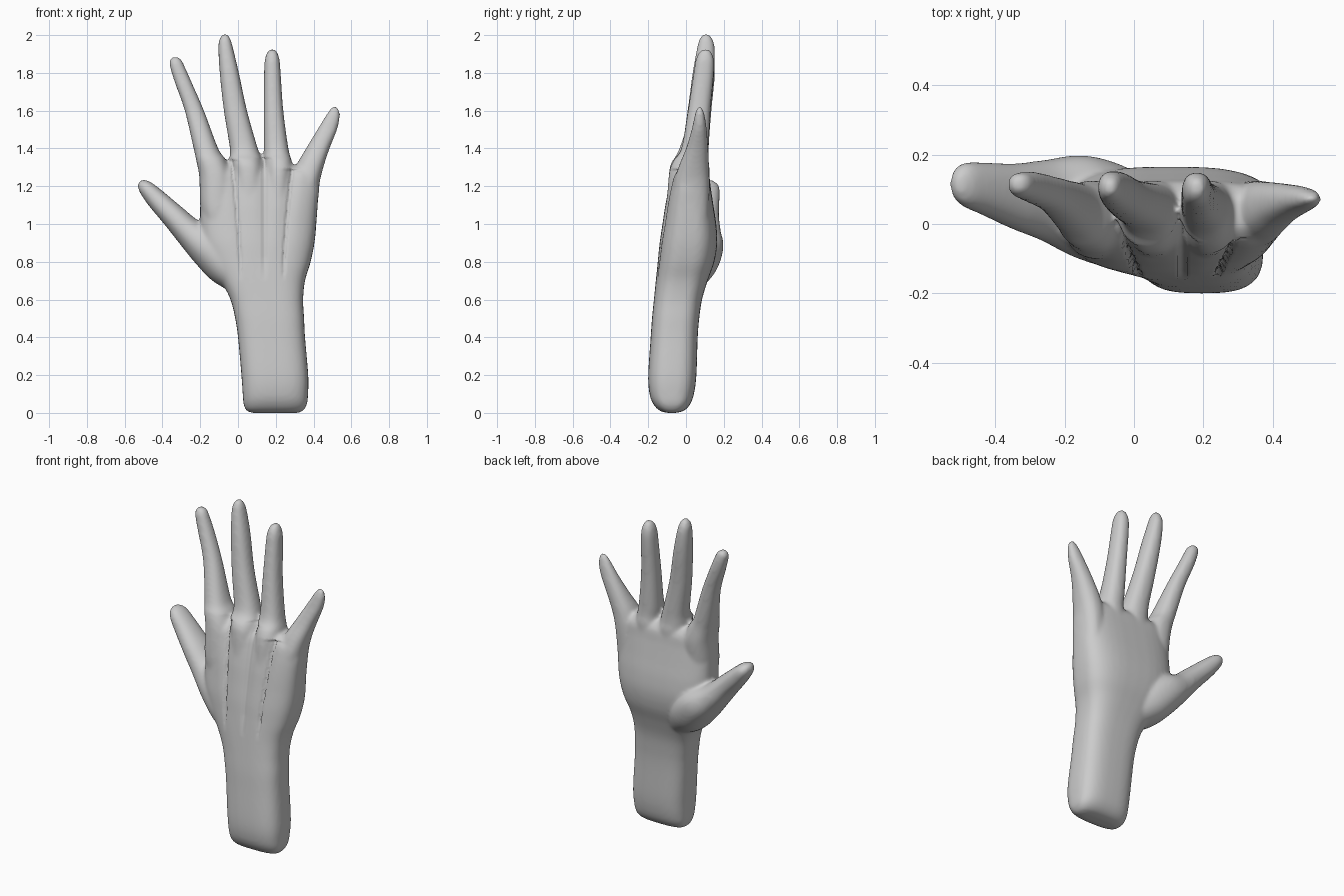
import bpy, bmesh, math
from mathutils import Vector

skin = bpy.data.materials.new("light grey")
skin.diffuse_color = (0.6, 0.6, 0.6, 1)


def spline(rows, steps=6):
    """Catmull-Rom interpolation of section rows."""
    out = []
    for i in range(len(rows) - 1):
        a, b, c, d = (rows[min(max(j, 0), len(rows) - 1)] for j in (i - 1, i, i + 1, i + 2))
        for s in range(steps):
            t = s / steps
            out.append([0.5 * (2 * q + (r - p) * t + (2 * p - 5 * q + 4 * r - u) * t * t
                               + (3 * q - p - 3 * r + u) * t ** 3)
                        for p, q, r, u in zip(a, b, c, d)])
    return out + [list(rows[-1])]


def loft(bm, rows, power, across, n=40):
    """Skin superellipse sections: rows are (cx, cz, half width, y front, y back)."""
    rings = []
    for cx, cz, hw, y0, y1 in spline(rows):
        ring = []
        for k in range(n):
            a = 2 * math.pi * k / n
            c, s = math.cos(a), math.sin(a)
            u = math.copysign(abs(c) ** (2 / power), c) * max(hw, 0.004)
            v = math.copysign(abs(s) ** (2 / power), s) * max((y1 - y0) / 2, 0.004)
            ring.append(bm.verts.new(Vector((cx, (y0 + y1) / 2 + v, cz)) + across * u))
        rings.append(ring)
    for r, q in zip(rings, rings[1:]):
        for k in range(n):
            bm.faces.new((r[k], r[(k + 1) % n], q[(k + 1) % n], q[k]))
    bm.faces.new(rings[0][::-1])
    bm.faces.new(rings[-1])


def level(rows):
    """Horizontal slices (z, x0, x1, y0, y1) to section rows."""
    return [((a + b) / 2, z, (b - a) / 2, c, d) for z, a, b, c, d in rows]


# forearm and palm
palm = [(0, .075, .32, -.10, -.05), (.012, .045, .345, -.14, -.01), (.045, .03, .365, -.172, .022),
        (.1, .025, .371, -.193, .042), (.2, .018, .372, -.2, .055), (.4, .0, .355, -.187, .062),
        (.5, -.015, .35, -.18, .07), (.6, -.04, .345, -.17, .085), (.7, -.09, .355, -.16, .115),
        (.8, -.15, .385, -.15, .15), (.9, -.19, .405, -.14, .165), (1.0, -.2, .415, -.125, .16),
        (1.1, -.2, .422, -.11, .145), (1.2, -.195, .43, -.09, .13), (1.27, -.19, .42, -.07, .12),
        (1.31, -.17, .36, -.03, .09)]

# four fingers
index = [(1.0, -.18, .0, -.1, .1), (1.1, -.2, -.02, -.1, .11), (1.25, -.205, -.03, -.085, .125),
         (1.34, -.222, -.065, -.065, .12), (1.4, -.235, -.105, -.035, .12), (1.6, -.282, -.18, .03, .135),
         (1.75, -.335, -.245, .06, .15), (1.84, -.362, -.285, .075, .15), (1.87, -.36, -.3, .085, .145),
         (1.885, -.345, -.32, .1, .13)]
middle = [(1.0, -.02, .14, -.11, .1), (1.25, -.035, .145, -.092, .125), (1.33, -.045, .13, -.075, .12),
          (1.4, -.043, .105, -.025, .12), (1.6, -.075, .048, .008, .13), (1.8, -.097, .005, .035, .15),
          (1.93, -.104, -.026, .058, .152), (1.98, -.098, -.04, .072, .14), (2.005, -.08, -.055, .09, .12)]
ring = [(1.0, .14, .28, -.11, .1), (1.25, .135, .295, -.092, .125), (1.33, .138, .285, -.07, .12),
        (1.4, .137, .267, -.025, .12), (1.6, .136, .24, .01, .13), (1.8, .138, .226, .04, .148),
        (1.87, .142, .22, .052, .148), (1.91, .155, .207, .07, .135), (1.925, .17, .195, .09, .12)]
little = [(1.0, .28, .412, -.07, .12), (1.2, .285, .43, -.065, .125), (1.3, .305, .452, -.04, .122),
          (1.4, .36, .485, .0, .118), (1.5, .42, .525, .03, .11), (1.57, .462, .54, .045, .1),
          (1.605, .485, .535, .055, .09), (1.622, .502, .522, .065, .08)]

# thumb with its fleshy base, sections set square to the slanted axis
thumb = [(.1, .65, .07, -.12, .06), (.04, .71, .1, -.14, .11), (-.05, .79, .125, -.13, .17),
         (-.15, .88, .115, -.1, .198), (-.255, .955, .08, -.05, .185), (-.345, 1.045, .065, -.015, .175),
         (-.432, 1.132, .054, .025, .178), (-.485, 1.188, .042, .048, .178), (-.51, 1.213, .028, .07, .16),
         (-.522, 1.225, .01, .1, .13)]

bm = bmesh.new()
X = Vector((1, 0, 0))
loft(bm, level(palm), 3.0, X)
for finger in (index, middle, ring, little):
    loft(bm, level(finger), 2.3, X)
loft(bm, thumb, 2.2, Vector((.7, 0, .71)))
bmesh.ops.recalc_face_normals(bm, faces=bm.faces)
mesh = bpy.data.meshes.new("hand")
bm.to_mesh(mesh)
bm.free()
hand = bpy.data.objects.new("hand", mesh)
bpy.context.collection.objects.link(hand)

# fuse the parts into one soft skin
fuse = hand.modifiers.new("fuse", 'REMESH')
fuse.mode = 'VOXEL'
fuse.voxel_size = 0.01
soft = hand.modifiers.new("soften", 'SMOOTH')
soft.factor = 0.5
soft.iterations = 10
skinned = bpy.data.meshes.new_from_object(hand.evaluated_get(bpy.context.evaluated_depsgraph_get()))
hand.modifiers.clear()
hand.data = skinned

# tendon creases on the back of the hand: (x top, z top, x bottom)
bm = bmesh.new()
bm.from_mesh(skinned)
bm.normal_update()
for v in bm.verts:
    if v.normal.y > -0.3 or v.co.y > 0.03 or not 0.7 < v.co.z < 1.36:
        continue
    for xt, zt, xb in ((-.03, 1.32, .015), (.14, 1.33, .14), (.285, 1.27, .24)):
        t = (v.co.z - .7) / (zt - .7)
        if 0 <= t <= 1.03:
            d = v.co.x - (xb + (xt - xb) * t ** 1.5)
            fade = min(1, t * 5)
            v.co.y += fade * (.014 * t * math.exp(-(d / .035) ** 2) + .016 * math.exp(-(d / .006) ** 2))
for f in bm.faces:
    f.smooth = True
    f.material_index = 0
bm.to_mesh(skinned)
bm.free()
skinned.materials.clear()
skinned.materials.append(skin)
